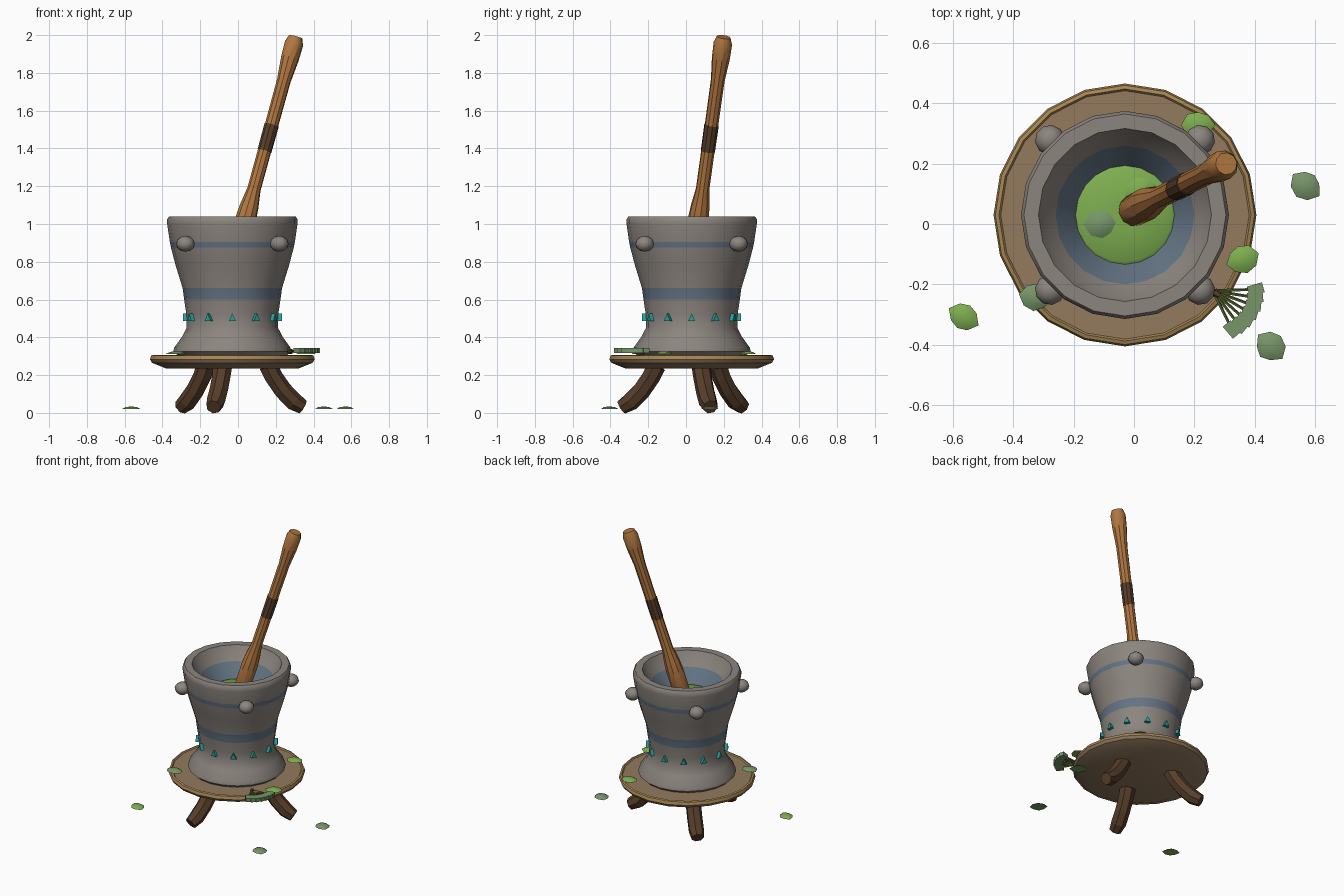
import bpy, bmesh, math, random
from mathutils import Vector, Matrix

random.seed(4)
if "Cube" in bpy.data.objects:
    bpy.data.objects.remove(bpy.data.objects["Cube"], do_unlink=True)

CX, CY = -0.03, 0.03      # axis of the mortar and tray
SIDES = 20


def material(name, srgb):
    col = [(c / 255) ** 2.2 for c in srgb] + [1]
    m = bpy.data.materials.new(name)
    m.use_nodes = True
    m.diffuse_color = col
    bsdf = m.node_tree.nodes["Principled BSDF"]
    bsdf.inputs["Base Color"].default_value = col
    bsdf.inputs["Roughness"].default_value = 0.9
    return m


STONE = material("grey stone", (139, 132, 126))
BLUE = material("blue grey band", (100, 116, 132))
BOARD = material("tray wood", (146, 121, 95))
RIM = material("tray rim wood", (166, 134, 84))
DARK = material("dark wood", (88, 64, 46))
PESTLE = material("pestle wood", (176, 118, 66))
TEAL = material("teal inlay", (42, 158, 156))
GREEN = material("fresh green", (124, 172, 80))
SAGE = material("sage green", (118, 148, 104))
OLIVE = material("olive stem", (90, 104, 54))


def finish(name, bm, mats, smooth=None):
    bmesh.ops.recalc_face_normals(bm, faces=bm.faces)
    me = bpy.data.meshes.new(name)
    bm.to_mesh(me)
    bm.free()
    ob = bpy.data.objects.new(name, me)
    bpy.context.collection.objects.link(ob)
    for m in mats:
        me.materials.append(m)
    if smooth:
        bpy.ops.object.select_all(action='DESELECT')
        ob.select_set(True)
        bpy.context.view_layer.objects.active = ob
        bpy.ops.object.shade_smooth_by_angle(angle=math.radians(smooth))
    return ob


def skin(bm, rings, slots):
    """Bridge rings of vertices and cap both ends."""
    for k, (a, b) in enumerate(zip(rings, rings[1:])):
        for i in range(len(a)):
            j = (i + 1) % len(a)
            bm.faces.new((a[i], a[j], b[j], b[i])).material_index = slots[k]
    bm.faces.new(rings[0][::-1]).material_index = slots[0]
    bm.faces.new(rings[-1]).material_index = slots[-1]


def lathe(name, profile, mats, slots, smooth=35):
    bm = bmesh.new()
    rings = [[bm.verts.new((CX + r * math.sin(a), CY + r * math.cos(a), z))
              for a in (math.tau * i / SIDES for i in range(SIDES))]
             for r, z in profile]
    skin(bm, rings, slots)
    return finish(name, bm, mats, smooth)


def tube(name, points, radii, mats, slots=None, sides=8, smooth=None):
    bm = bmesh.new()
    pts = [Vector(p) for p in points]
    rings = []
    for k, p in enumerate(pts):
        d = pts[min(k + 1, len(pts) - 1)] - pts[max(k - 1, 0)]
        q = d.to_track_quat('Z', 'Y')
        rings.append([bm.verts.new(p + q @ Vector((radii[k] * math.cos(a), radii[k] * math.sin(a), 0)))
                      for a in (math.tau * i / sides for i in range(sides))])
    skin(bm, rings, slots or [0] * (len(pts) - 1))
    return finish(name, bm, mats, smooth)


def polar(r, degrees, z):
    a = math.radians(degrees)
    return Vector((CX + r * math.cos(a), CY + r * math.sin(a), z))


# Mortar: outer wall, rim and bowl in one turned profile
wall = [(.29, .305), (.312, .325), (.308, .345), (.265, .405), (.242, .45), (.243, .52),
        (.255, .6), (.263, .66), (.3, .78), (.325, .875), (.331, .905), (.345, 1.0),
        (.345, 1.025), (.335, 1.04), (.287, 1.04), (.262, .99), (.23, .95), (.15, .83)]
band = {6: 1, 9: 1, 16: 1}
lathe("mortar_body", wall, [STONE, BLUE], [band.get(k, 0) for k in range(len(wall) - 1)])

# Crushed herb paste
lathe("herb_paste", [(.15, .835), (.164, .855), (.155, .861), (.05, .868)], [GREEN], [0] * 3)

# Lug knobs round the upper band
for i in range(4):
    angle = 45 + 90 * i
    bm = bmesh.new()
    bmesh.ops.create_uvsphere(bm, u_segments=10, v_segments=6, radius=.05)
    m = (Matrix.Translation(polar(.352, angle, .895)) @ Matrix.Rotation(math.radians(angle), 4, 'Z')
         @ Matrix.Diagonal((1, 1, .84, 1)))
    bmesh.ops.transform(bm, matrix=m, verts=bm.verts)
    finish("lug_knob_%d" % (i + 1), bm, [STONE], 50)

# Teal triangles round the waist
for i in range(12):
    bm = bmesh.new()
    rings = [[bm.verts.new((r, y, z)) for y, z in ((-.019, .487), (.019, .487), (0, .526))]
             for r in (.23, .262)]
    skin(bm, rings, [0])
    m = Matrix.Translation((CX, CY, 0)) @ Matrix.Rotation(math.radians(30 * i), 4, 'Z')
    bmesh.ops.transform(bm, matrix=m, verts=bm.verts)
    finish("inlay_triangle_%d" % (i + 1), bm, [TEAL])

# Round tray with a paler raised rim
lathe("tray", [(.35, .235), (.425, .265), (.436, .283), (.43, .303), (.418, .307), (.412, .3), (.2, .3)],
      [BOARD, RIM], [0, 0, 1, 1, 1, 0])

# Three splayed legs
for i in range(3):
    angle = 15 + 120 * i
    path = [(.195, .25), (.225, .19), (.275, .12), (.335, .06), (.385, .031)]
    tube("leg_%d" % (i + 1), [polar(r, angle, z) for r, z in path],
         [.052, .05, .05, .05, .04], [DARK], sides=7)

# Leaning pestle with a dark grip band
foot, tip = Vector((-.01, .04, .84)), Vector((.306, .2, 1.99))
steps = [(0, .04), (.03, .053), (.17, .055), (.22, .05), (.3, .036), (.475, .036), (.475, .038),
         (.595, .039), (.595, .036), (.8, .037), (.9, .048), (.97, .05), (1, .037)]
tube("pestle", [foot.lerp(tip, t) for t, r in steps], [r for t, r in steps], [PESTLE, DARK],
     [1 if k in (5, 6, 7) else 0 for k in range(len(steps) - 1)], sides=10, smooth=35)


# Loose leaves: small domed, uneven plates
def leaf(name, x, y, z, mat, turn):
    bm = bmesh.new()
    top = bm.verts.new((0, 0, .014))
    ring = []
    for k in range(8):
        r = .057 if k % 4 == 0 else random.uniform(.042, .052)
        a = math.tau * k / 8
        ring.append(bm.verts.new((r * math.cos(a), r * math.sin(a), 0)))
    mid = [bm.verts.new((v.co.x * .6, v.co.y * .6, .011)) for v in ring]
    for k in range(8):
        j = (k + 1) % 8
        bm.faces.new((ring[k], ring[j], mid[j], mid[k]))
        bm.faces.new((mid[k], mid[j], top))
    bm.faces.new(ring[::-1])
    m = Matrix.Translation((x, y, z)) @ Matrix.Rotation(math.radians(turn), 4, 'Z')
    bmesh.ops.transform(bm, matrix=m, verts=bm.verts)
    finish(name, bm, [mat], 40)


leaf("ground_leaf_right", -.565, -.308, .02, GREEN, -30)
leaf("ground_leaf_front", .452, -.407, .02, SAGE, -45)
leaf("ground_leaf_left", .571, .129, .02, SAGE, -40)
leaf("tray_leaf_left", .36, -.116, .312, GREEN, 20)
leaf("tray_leaf_front", -.326, -.242, .312, SAGE, -10)
leaf("tray_leaf_back", .213, .328, .312, GREEN, 0)
leaf("bowl_leaf_sage", -.11, .0, .865, SAGE, 5)
leaf("bowl_leaf_green", .02, .11, .865, GREEN, 20)

# Herb sprig: fanned stems ending in a frilled row of leaflets
root = Vector((.262, -.222, .325))
for i in range(7):
    a = math.radians(2 - 11 * i)
    out = Vector((math.cos(a), math.sin(a), 0))
    tube("sprig_stem_%d" % (i + 1), [root, root + out * .125 + Vector((0, 0, .004))],
         [.006, .005], [OLIVE], sides=5)
    bm = bmesh.new()
    bmesh.ops.create_cube(bm, size=1)
    m = (Matrix.Translation(root + out * .142 + Vector((0, 0, .005))) @ Matrix.Rotation(a + .25, 4, 'Z')
         @ Matrix.Diagonal((.052, .034, .026, 1)))
    bmesh.ops.transform(bm, matrix=m, verts=bm.verts)
    finish("sprig_leaflet_%d" % (i + 1), bm, [SAGE])
tube("sprig_tie", [root + Vector((.004, -.003, 0)), root + Vector((.022, -.015, 0))], [.014, .014],
     [DARK], sides=6)
